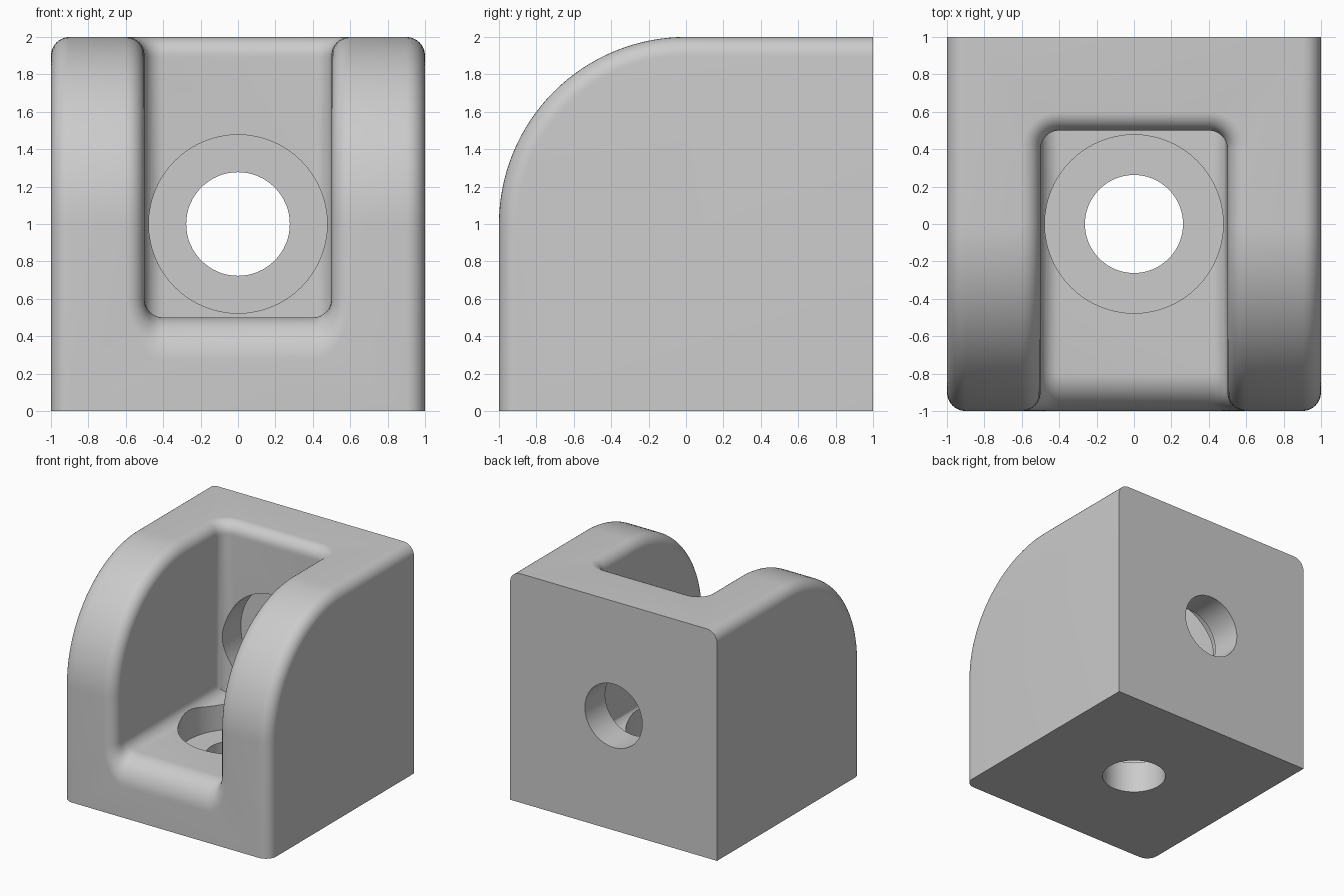
import bpy, bmesh, math
from mathutils import Matrix

cube = bpy.data.objects.get("Cube")
if cube:
    bpy.data.objects.remove(cube, do_unlink=True)

R = 0.1             # edge rounding
LIP_Z, LIP_Y = 0.23, 0.2   # larger rounding on the front lip
ARC = 32            # segments of the big quarter curve
RND = 8             # segments of small roundings

grey = bpy.data.materials.new("grey")
grey.use_nodes = True
grey.diffuse_color = (0.6, 0.6, 0.6, 1)
grey.node_tree.nodes["Principled BSDF"].inputs["Base Color"].default_value = grey.diffuse_color


def make_object(name, bm):
    bmesh.ops.recalc_face_normals(bm, faces=bm.faces)
    mesh = bpy.data.meshes.new(name)
    bm.to_mesh(mesh)
    bm.free()
    mesh.materials.append(grey)
    obj = bpy.data.objects.new(name, mesh)
    bpy.context.collection.objects.link(obj)
    return obj


def bridge(bm, a, b):
    for i in range(len(a)):
        j = (i + 1) % len(a)
        bm.faces.new((a[i], a[j], b[j], b[i]))


def arc_points(d):
    """Quarter curve from the front face to the top, sunk by d."""
    angles = [math.pi / 2 * i / ARC for i in range(ARC + 1)]
    return [(-(1 - d) * math.cos(a), 1 + (1 - d) * math.sin(a)) for a in angles]


def rounding(depth, radius, sink):
    """Outward spread of a rounded edge at a given depth."""
    t = min(max(1 - depth / sink, 0), 1)
    return radius * (1 - math.sqrt(1 - t * t))


# Body: side outline lofted across the width with rounded rims
def body():
    bm = bmesh.new()
    steps = [math.pi / 2 * i / RND for i in range(RND + 1)]
    half = [(1 - R + R * math.cos(a), R * (1 - math.sin(a))) for a in steps]
    sections = [(-x, d) for x, d in half] + half[::-1]
    rings = []
    for x, d in sections:
        outline = [(d - 1, 0)] + arc_points(d) + [(1, 2 - d), (1, 0)]
        rings.append([bm.verts.new((x, y, z)) for y, z in outline])
    for a, b in zip(rings, rings[1:]):
        bridge(bm, a, b)
    bm.faces.new(rings[0])
    bm.faces.new(rings[-1])
    return make_object("corner_bracket", bm)


# Pocket: rounded opening that follows the curved front and narrows to the rear corner
def opening_ring(d):
    spread, lip = rounding(d, R, R), rounding(d, LIP_Z, LIP_Y)
    r = R + spread
    steps = [math.pi / 2 * i / RND for i in range(RND + 1)]
    side = [(0.4 + r * math.sin(a), d - 1, 0.5 - lip + (R + lip) * (1 - math.cos(a))) for a in steps]
    side += [(0.5 + spread, y, z) for y, z in arc_points(d)]
    side += [(0.4 + r * math.sin(a), 0.4 + r * math.cos(a), 2 - d) for a in reversed(steps)]
    return side + [(-x, y, z) for x, y, z in reversed(side)]


def rear_ring(ring):
    """Closing seam where floor and back wall meet."""
    out = []
    for x, y, z in ring:
        e = min(z - 0.5, 0.5 - y, R)
        out.append((x, 0.5 - e, 0.5 + e))
    return out


def pocket():
    bm = bmesh.new()
    depths = [-0.05] + [LIP_Y * (1 - math.cos(math.pi / 2 * i / 16)) for i in range(17)]
    layers = [opening_ring(d) for d in depths]
    layers.append(rear_ring(layers[-1]))
    rings = [[bm.verts.new(p) for p in layer] for layer in layers]
    for a, b in zip(rings, rings[1:]):
        bridge(bm, a, b)
    bm.faces.new(rings[0][:])
    bmesh.ops.remove_doubles(bm, verts=bm.verts, dist=0.0001)
    # Split the outer cap into strips across the width
    cap = max(bm.faces, key=lambda f: len(f.verts))
    loop = list(cap.verts)
    bm.faces.remove(cap)
    loop.sort(key=lambda v: math.atan2(v.co.z - 1, v.co.y))
    left = sorted((v for v in loop if v.co.x > 0), key=lambda v: v.co.z - -v.co.y)
    right = sorted((v for v in loop if v.co.x < 0), key=lambda v: v.co.z - -v.co.y)
    for i in range(len(left) - 1):
        bm.faces.new((left[i], left[i + 1], right[i + 1], right[i]))
    return make_object("pocket_cutter", bm)


# Screw holes with a stepped recess
def drill(name, radius, low, high, rear):
    bm = bmesh.new()
    bmesh.ops.create_cone(bm, cap_ends=True, segments=64, radius1=radius, radius2=radius,
                          depth=high - low,
                          matrix=Matrix.Translation((0, 0, (low + high) / 2)))
    if rear:
        bmesh.ops.transform(bm, verts=bm.verts,
                            matrix=Matrix.Translation((0, 1, 1)) @ Matrix.Rotation(math.pi / 2, 4, "X"))
    return make_object(name, bm)


bracket = body()
cutters = [pocket()]
for rear, radius in ((False, 0.262), (True, 0.277)):
    place = "rear" if rear else "floor"
    cutters.append(drill(place + "_recess_cutter", 0.477, 0.28, 0.6, rear))
    cutters.append(drill(place + "_hole_cutter", radius, -0.1, 0.4, rear))

bpy.context.view_layer.objects.active = bracket
bracket.select_set(True)
for cutter in cutters:
    cut = bracket.modifiers.new(cutter.name, "BOOLEAN")
    cut.operation = "DIFFERENCE"
    cut.solver = "EXACT"
    cut.object = cutter
    bpy.ops.object.modifier_apply(modifier=cut.name)
for cutter in cutters:
    bpy.data.objects.remove(cutter, do_unlink=True)

bpy.ops.object.shade_smooth_by_angle(angle=math.radians(30))
